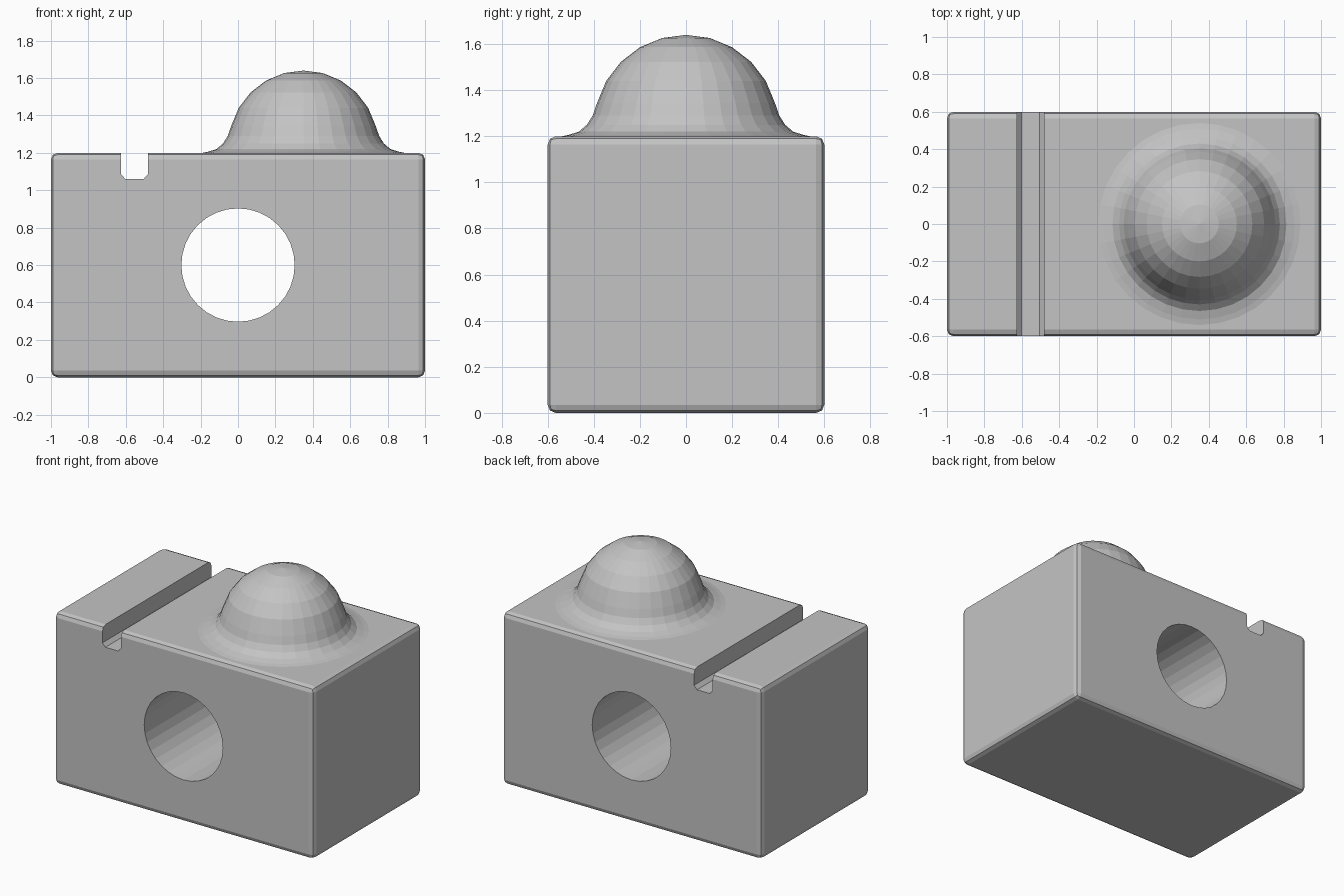
import bpy, bmesh, math

if "Cube" in bpy.data.objects:
    bpy.data.objects.remove(bpy.data.objects["Cube"])

grey = bpy.data.materials.new("light grey")
grey.diffuse_color = (0.55, 0.55, 0.55, 1)
grey.use_nodes = True
grey.node_tree.nodes["Principled BSDF"].inputs["Base Color"].default_value = grey.diffuse_color


def make_object(name, bm):
    bmesh.ops.recalc_face_normals(bm, faces=bm.faces)
    mesh = bpy.data.meshes.new(name)
    bm.to_mesh(mesh)
    bm.free()
    mesh.materials.append(grey)
    obj = bpy.data.objects.new(name, mesh)
    bpy.context.collection.objects.link(obj)
    return obj


def prism(name, profile, half_depth):
    """Extrude an x-z profile along y."""
    bm = bmesh.new()
    face = bm.faces.new([bm.verts.new((x, -half_depth, z)) for x, z in profile])
    ext = bmesh.ops.extrude_face_region(bm, geom=[face])
    moved = [v for v in ext["geom"] if isinstance(v, bmesh.types.BMVert)]
    bmesh.ops.translate(bm, verts=moved, vec=(0, 2 * half_depth, 0))
    return make_object(name, bm)


# Block with softened edges
bm = bmesh.new()
bmesh.ops.create_cube(bm, size=1)
bmesh.ops.scale(bm, vec=(2, 1.2, 1.2), verts=bm.verts)
bmesh.ops.translate(bm, vec=(0, 0, 0.6), verts=bm.verts)
bmesh.ops.bevel(bm, geom=bm.edges[:], offset=0.035, segments=2,
                profile=0.5, affect='EDGES')
block = make_object("block", bm)

# Cutters: round through hole and groove across the top
hole = prism("hole_cutter", [(0.303 * math.cos(a), 0.6 + 0.303 * math.sin(a))
             for a in (2 * math.pi * i / 32 for i in range(32))], 1)
groove = prism("groove_cutter", [(-0.625, 1.4), (-0.625, 1.085), (-0.602, 1.06),
               (-0.505, 1.06), (-0.482, 1.085), (-0.482, 1.4)], 1)
for cutter in (hole, groove):
    cutter.hide_render = True
    mod = block.modifiers.new(cutter.name, 'BOOLEAN')
    mod.operation = 'DIFFERENCE'
    mod.solver = 'EXACT'
    mod.object = cutter
bpy.context.view_layer.objects.active = block
for name in [m.name for m in block.modifiers]:
    bpy.ops.object.modifier_apply(modifier=name)
for cutter in (hole, groove):
    bpy.data.objects.remove(cutter)

# Dome with a flared foot blending into the top
profile = [(0.4 * math.sin(math.radians(a)), 1.24 + 0.4 * math.cos(math.radians(a)))
           for a in range(0, 76, 15)]
profile += [(0.405, 1.29), (0.43, 1.25), (0.465, 1.22), (0.51, 1.206),
            (0.55, 1.198), (0.55, 1.15), (0, 1.15)]
bm = bmesh.new()
verts = [bm.verts.new((0.35 + r, 0, z)) for r, z in profile]
edges = [bm.edges.new(pair) for pair in zip(verts, verts[1:])]
bmesh.ops.spin(bm, geom=verts + edges, cent=(0.35, 0, 0), axis=(0, 0, 1),
               angle=2 * math.pi, steps=32)
bmesh.ops.remove_doubles(bm, verts=bm.verts, dist=0.0005)
dome = make_object("dome", bm)
